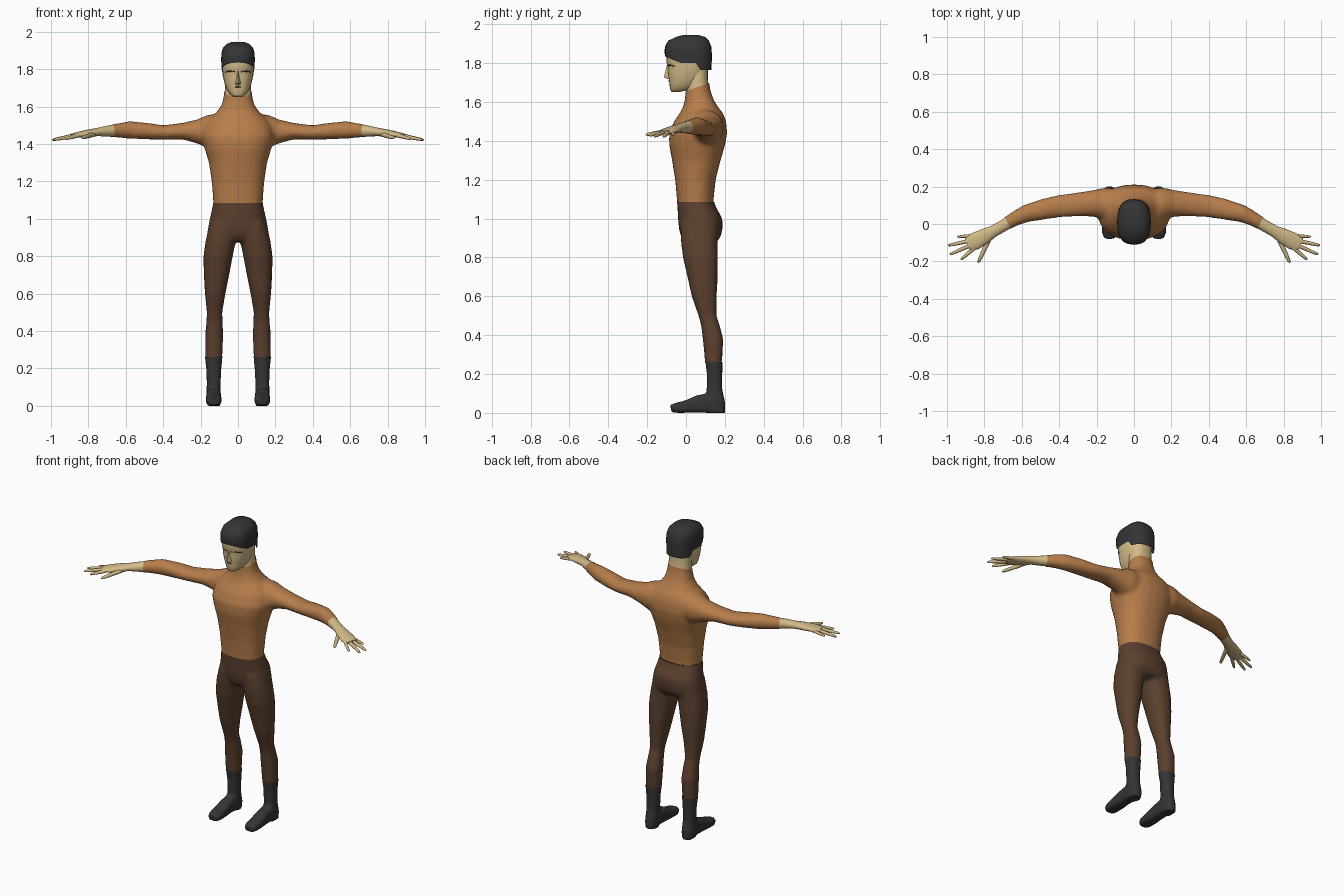
import bpy, bmesh, math
from mathutils import Vector

Z = Vector((0, 0, 1))


def material(name, rgb):
    m = bpy.data.materials.new(name)
    m.diffuse_color = (*rgb, 1)
    return m


ORANGE = material("orange_cloth", (0.47, 0.205, 0.07))
BROWN = material("brown_cloth", (0.105, 0.052, 0.028))
SKIN = material("skin", (0.66, 0.50, 0.25))
DARK = material("charcoal", (0.035, 0.035, 0.037))
LINE = material("face_line", (0.10, 0.07, 0.04))


def ring(c, u, v, n=24, e=2.3):
    """Superellipse around c with half axes u and v."""
    pts = []
    for i in range(n):
        a = 2 * math.pi * i / n
        f = [math.copysign(abs(t) ** (2 / e), t) for t in (math.cos(a), math.sin(a))]
        pts.append(Vector(c) + u * f[0] + v * f[1])
    return pts


def skin_rings(bm, rings, s=1):
    """Bridge rings into a closed tube; s=-1 mirrors it in x."""
    rows = [[bm.verts.new((p.x * s, p.y, p.z)) for p in r] for r in rings]
    n = len(rows[0])
    for a, b in zip(rows, rows[1:]):
        for i in range(n):
            bm.faces.new((a[i], a[(i + 1) % n], b[(i + 1) % n], b[i]))
    bm.faces.new(rows[0])
    bm.faces.new(rows[-1])


def column(table, n=24, e=2.3):
    """Level rings from rows of z, x0, x1, y front, y back."""
    return [ring(((x0 + x1) / 2, (y0 + y1) / 2, z), Vector(((x1 - x0) / 2, 0, 0)),
                 Vector((0, (y1 - y0) / 2, 0)), n, e) for z, x0, x1, y0, y1 in table]


def limb(table, n=16, e=2.1):
    """Rings square to a path; rows of x, y, z, half width, half height."""
    p = [Vector(r[:3]) for r in table]
    out = []
    for i, r in enumerate(table):
        t = (p[min(i + 1, len(p) - 1)] - p[max(i - 1, 0)]).normalized()
        side = t.cross(Z).normalized()
        out.append(ring(p[i], side * r[3], side.cross(t) * r[4], n, e))
    return out


def finish(name, bm, mat, sharp=60, mirror=False):
    bmesh.ops.recalc_face_normals(bm, faces=bm.faces)
    me = bpy.data.meshes.new(name)
    bm.to_mesh(me)
    bm.free()
    me.shade_smooth()
    me.set_sharp_from_angle(angle=math.radians(sharp))
    me.materials.append(mat)
    ob = bpy.data.objects.new(name, me)
    bpy.context.collection.objects.link(ob)
    if mirror:
        ob.modifiers.new("mirror", "MIRROR").use_mirror_merge = False
    return ob


def blend(ob, voxel, smooth, cuts):
    """Fuse overlapping tubes into one skin, then trim open edges."""
    r = ob.modifiers.new("fuse", "REMESH")
    r.mode, r.voxel_size = "VOXEL", voxel
    sm = ob.modifiers.new("soften", "SMOOTH")
    sm.factor, sm.iterations = 0.5, smooth
    me = bpy.data.meshes.new_from_object(ob.evaluated_get(bpy.context.evaluated_depsgraph_get()))
    ob.modifiers.clear()
    bm = bmesh.new()
    bm.from_mesh(me)
    for co, no in cuts:
        bmesh.ops.bisect_plane(bm, geom=bm.verts[:] + bm.edges[:] + bm.faces[:],
                               plane_co=co, plane_no=no, clear_outer=True)
    bm.to_mesh(me)
    bm.free()
    me.shade_smooth()
    ob.data = me


# Shirt: torso with both sleeves
torso = [(1.05, .133, -.045, .142), (1.10, .133, -.047, .142), (1.20, .141, -.056, .153),
         (1.30, .156, -.072, .178), (1.38, .180, -.087, .202), (1.44, .195, -.087, .212),
         (1.50, .180, -.062, .207), (1.54, .150, -.034, .192), (1.57, .115, -.017, .168),
         (1.61, .087, -.006, .143), (1.66, .075, -.002, .126), (1.74, .073, 0, .113)]
sleeve = [(.10, .10, 1.47, .09, .09), (.16, .11, 1.466, .085, .09), (.22, .11, 1.467, .071, .064),
          (.30, .105, 1.468, .064, .044), (.40, .095, 1.461, .060, .039), (.48, .08, 1.468, .056, .044),
          (.58, .055, 1.475, .047, .047), (.64, .026, 1.472, .039, .039), (.72, -.022, 1.467, .033, .029)]
bm = bmesh.new()
skin_rings(bm, column([(z, -w, w, f, b) for z, w, f, b in torso]))
for s in (1, -1):
    skin_rings(bm, limb(sleeve, 20), s)
shirt = finish("shirt", bm, ORANGE)
blend(shirt, .011, 8, [((0, 0, 1.085), (0, 0, -1)), ((0, 0, 1.655), (0, -.35, 1)),
                       ((.675, .005, 1.47), (.9, -.45, 0)), ((-.675, .005, 1.47), (-.9, -.45, 0))])

# Trousers: pelvis with both legs
pelvis = [(1.12, .133, -.047, .142), (1.08, .134, -.046, .145), (1.04, .142, -.043, .165),
          (1.00, .151, -.041, .187), (.95, .161, -.037, .188), (.91, .166, -.027, .180),
          (.88, .150, -.005, .160)]
leg = [(.98, .005, .15, -.03, .17), (.88, .012, .174, -.026, .162), (.80, .028, .185, -.016, .164),
       (.70, .047, .183, .007, .164), (.60, .067, .177, .029, .158), (.50, .084, .167, .064, .157),
       (.45, .082, .169, .077, .174), (.38, .079, .176, .086, .192), (.30, .082, .176, .094, .188),
       (.23, .085, .175, .100, .182)]
bm = bmesh.new()
skin_rings(bm, column([(z, -w, w, f, b) for z, w, f, b in pelvis]))
for s in (1, -1):
    skin_rings(bm, column(leg), s)
trousers = finish("trousers", bm, BROWN)
blend(trousers, .011, 6, [((0, 0, 1.085), (0, 0, 1)), ((0, 0, .26), (0, 0, -1))])

# Boots: ankle shaft and foot
shaft = [(.31, .083, .177, .098, .188), (.26, .083, .177, .100, .188), (.20, .089, .170, .107, .187),
         (.12, .093, .167, .106, .187), (.05, .091, .170, .10, .202), (0, .094, .167, .11, .202)]
foot = [(.13, .19, .030, .030, .030), (.13, .12, .052, .039, .052), (.13, .06, .045, .039, .045),
        (.13, 0, .032, .043, .032), (.13, -.05, .026, .041, .026), (.13, -.078, .022, .028, .019)]
bm = bmesh.new()
for s in (1, -1):
    skin_rings(bm, column(shaft), s)
    skin_rings(bm, limb(foot, 20, 3), s)
boots = finish("boots", bm, DARK)
blend(boots, .008, 4, [((0, 0, .263), (0, 0, 1))])

# Hands: wrist and palm, four fingers, thumb
bm = bmesh.new()
skin_rings(bm, limb([(.64, .026, 1.472, .035, .035), (.70, -.01, 1.468, .031, .029),
                     (.75, -.038, 1.464, .031, .022), (.80, -.066, 1.457, .041, .020),
                     (.85, -.092, 1.449, .046, .016), (.89, -.108, 1.444, .037, .010)]))
fingers = [((.86, -.063, 1.446), (.945, -.068, 1.430), .009), ((.87, -.088, 1.446), (.995, -.115, 1.421), .010),
           ((.865, -.110, 1.446), (.985, -.163, 1.422), .010), ((.85, -.125, 1.446), (.925, -.190, 1.427), .010),
           ((.77, -.07, 1.452), (.833, -.207, 1.432), .012)]
for a, b, r in fingers:
    a, b = Vector(a), Vector(b)
    skin_rings(bm, limb([(*a.lerp(b, t), r * k, r * k) for t, k in
                         ((0, 1.1), (.35, 1.05), (.7, .9), (.93, .7), (1, .3))], 8, 2))
finish("hands", bm, SKIN, 80, mirror=True)

# Neck
bm = bmesh.new()
skin_rings(bm, column([(1.63, -.074, .074, 0, .128), (1.68, -.071, .071, .002, .117),
                       (1.72, -.069, .069, .003, .112), (1.80, -.068, .068, .003, .112)]))
finish("neck", bm, SKIN)

# Head
face = [(1.652, .024, -.074, -.03), (1.664, .043, -.083, .03), (1.69, .060, -.084, .07),
        (1.72, .071, -.089, .09), (1.76, .080, -.094, .108), (1.785, .083, -.093, .115),
        (1.80, .084, -.099, .119), (1.84, .084, -.101, .122), (1.90, .074, -.088, .11),
        (1.925, .05, -.05, .08)]
bm = bmesh.new()
skin_rings(bm, column([(z, -w, w, f, b) for z, w, f, b in face], 24, 2.4))
finish("head", bm, SKIN)

# Nose
bm = bmesh.new()
v = [bm.verts.new(p) for p in ((0, -.097, 1.795), (0, -.114, 1.728), (.018, -.083, 1.718),
                               (-.018, -.083, 1.718), (0, -.08, 1.713))]
for f in ((0, 1, 2), (0, 3, 1), (1, 3, 4), (1, 4, 2)):
    bm.faces.new([v[i] for i in f])
finish("nose", bm, SKIN, 50)

# Brow lines and mouth
bm = bmesh.new()
skin_rings(bm, limb([(.016, -.093, 1.786, .003, .003), (.045, -.084, 1.790, .004, .004),
                     (.068, -.059, 1.785, .003, .003)], 8))
finish("brow_lines", bm, LINE, mirror=True)
bm = bmesh.new()
skin_rings(bm, limb([(-.016, -.084, 1.705, .003, .002), (0, -.087, 1.707, .004, .004),
                     (.016, -.084, 1.705, .003, .002)], 8))
finish("mouth", bm, LINE)


# Hair: cap whose lower rim follows the hairline
def hairline(y):
    if y > .055:
        return 1.765
    return 1.80 if y > -.03 else 1.80 - (y + .03) * .45


cap = [(1.78, .088, -.107, .132), (1.85, .090, -.110, .133), (1.885, .089, -.109, .130),
       (1.915, .080, -.092, .118), (1.935, .060, -.05, .098), (1.945, .035, -.01, .06)]
rings = column([(z, -w, w, f, b) for z, w, f, b in cap], 28, 2.6)
for p in rings[0]:
    p.z = hairline(p.y)
bm = bmesh.new()
skin_rings(bm, rings)
bm.faces.ensure_lookup_table()
bmesh.ops.delete(bm, geom=[bm.faces[-2]], context="FACES_ONLY")
finish("hair", bm, DARK, 40)
